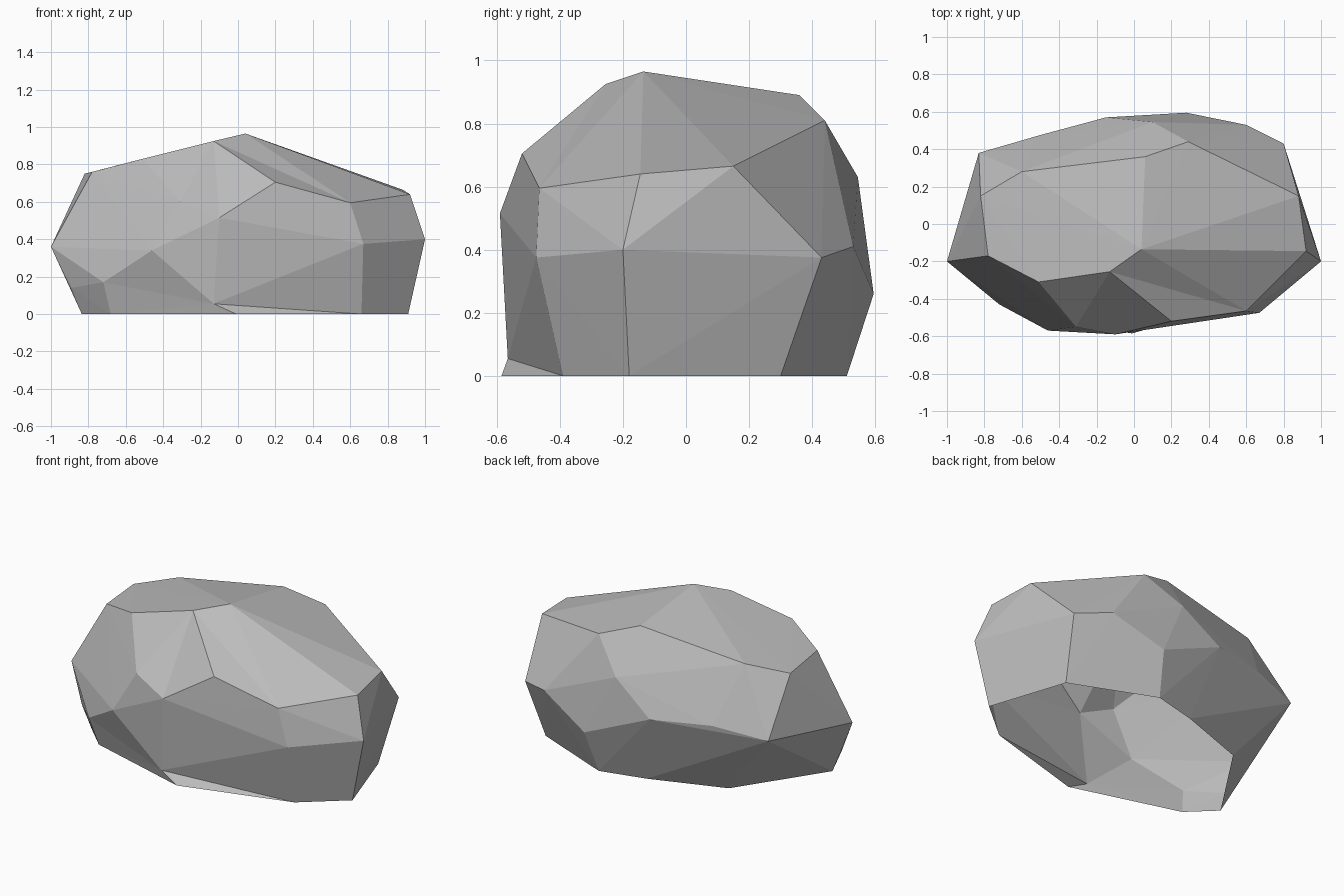
import bpy
import bmesh

cube = bpy.data.objects.get("Cube")
if cube:
    bpy.data.objects.remove(cube, do_unlink=True)

# Stone colour
stone = bpy.data.materials.new("stone_grey")
stone.use_nodes = True
grey = (0.5, 0.5, 0.5, 1)
stone.diffuse_color = grey
shader = stone.node_tree.nodes["Principled BSDF"]
shader.inputs["Base Color"].default_value = grey
shader.inputs["Roughness"].default_value = 0.9

# Corners of the crown, the highest part of the boulder
crown = [
    (.06, .36, .89), (.29, .44, .81), (-.6, .28, .8),
    (-.82, .15, .75), (-.78, -.17, .76),
]
# Corners of the shoulder
shoulder = [
    (.6, -.465, .595), (.92, -.145, .64), (.88, .15, .665), (.1, .545, .63),
]
# Corners of the widest belt
belt = [
    (.67, -.475, .375), (1, -.2, .4), (.8, .43, .375), (.6, .53, .41),
    (.28, .595, .26), (-.15, .57, .445), (-.51, .473, .465),
    (-.83, .38, .42), (-1, -.2, .36), (-.89, -.256, .14),
]
# Corners of the foot
foot = [
    (.91, -.18, 0), (.75, .3, 0), (.24, .51, 0), (-.04, .44, 0),
    (-.49, .28, 0), (-.835, -.24, 0),
]
# Corners of the chipped front, named because facets are refolded there
chipped = {
    "peak": (.04, -.135, .965), "brow": (-.13, -.255, .925),
    "temple": (-.51, -.31, .83), "cheek": (-.31, -.55, .6),
    "nose": (.2, -.52, .705), "lip": (-.1, -.59, .515),
    "jaw": (-.46, -.57, .34), "corner": (-.72, -.43, .17),
    "far_foot": (-.68, -.39, 0), "near_foot": (.66, -.39, 0),
    "ledge": (-.13, -.565, .055),
}
# Ridges whose two facets are folded inward along the other diagonal
ridges = [("peak", "nose"), ("temple", "nose"), ("cheek", "nose"),
          ("jaw", "far_foot")]

# Body: a faceted skin wrapped around all the corners
bm = bmesh.new()
vert = {name: bm.verts.new(co) for name, co in chipped.items()}
for co in crown + shoulder + belt + foot:
    bm.verts.new(co)
bmesh.ops.convex_hull(bm, input=bm.verts[:])

# Chips: fold the ridges into shallow hollows
for start, end in ridges:
    edge = bm.edges.get((vert[start], vert[end]))
    if edge:
        bmesh.utils.edge_rotate(edge, True)

# Underside: open shell
bm.normal_update()
bottom = [f for f in bm.faces
          if f.normal.z < -0.8 and all(v.co.z < 0.1 for v in f.verts)]
bmesh.ops.delete(bm, geom=bottom, context='FACES')

# Toe: a low lip below the ledge
toe = bm.verts.new((-.01, -.585, 0))
bm.faces.new((vert["ledge"], toe, vert["near_foot"]))
bm.faces.new((vert["ledge"], vert["far_foot"], toe))

loose = [v for v in bm.verts if not v.link_faces]
bmesh.ops.delete(bm, geom=loose, context='VERTS')
bmesh.ops.recalc_face_normals(bm, faces=bm.faces[:])

mesh = bpy.data.meshes.new("boulder")
bm.to_mesh(mesh)
bm.free()
mesh.materials.append(stone)
boulder = bpy.data.objects.new("boulder", mesh)
bpy.context.collection.objects.link(boulder)
